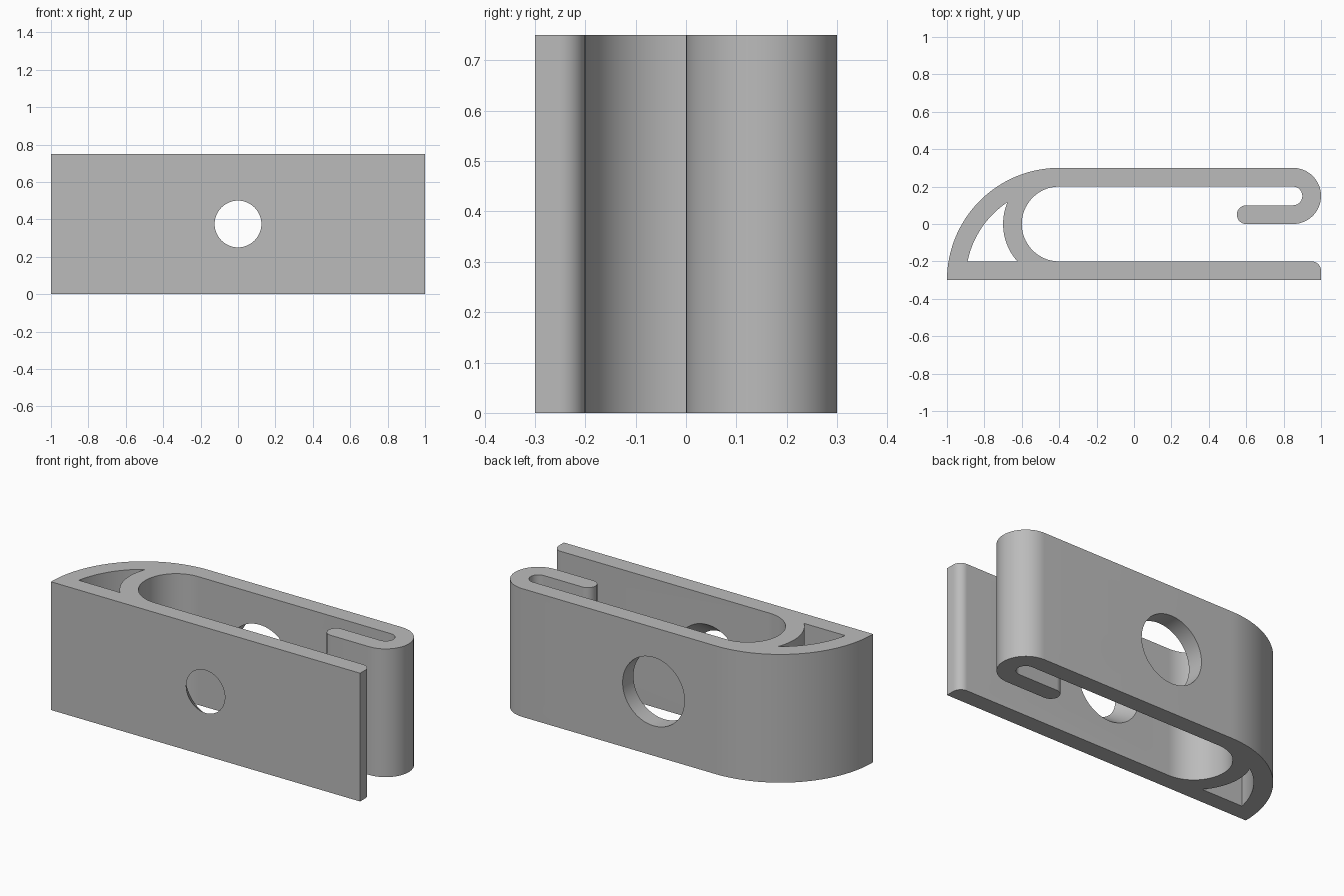
import bpy
import bmesh
from math import radians, cos, sin, atan2, degrees, pi

cube = bpy.data.objects.get("Cube")
if cube:
    bpy.data.objects.remove(cube, do_unlink=True)

HEIGHT = 0.75

grey = bpy.data.materials.new("plain grey")
grey.use_nodes = True
colour = (0.5, 0.5, 0.5, 1)
grey.diffuse_color = colour
grey.node_tree.nodes["Principled BSDF"].inputs["Base Color"].default_value = colour


def arc(cx, cy, r, start, end, steps):
    """Points along an arc, angles in degrees."""
    angles = [radians(start + (end - start) * i / steps) for i in range(steps + 1)]
    return [(cx + r * cos(a), cy + r * sin(a)) for a in angles]


def finish(bm, name):
    bmesh.ops.recalc_face_normals(bm, faces=bm.faces[:])
    mesh = bpy.data.meshes.new(name)
    bm.to_mesh(mesh)
    bm.free()
    mesh.materials.append(grey)
    obj = bpy.data.objects.new(name, mesh)
    bpy.context.collection.objects.link(obj)
    return obj


def prism(name, outline, low, high):
    """Extrude a plan outline between two heights."""
    bm = bmesh.new()
    face = bm.faces.new([bm.verts.new((x, y, low)) for x, y in outline])
    grown = bmesh.ops.extrude_face_region(bm, geom=[face])["geom"]
    verts = [v for v in grown if isinstance(v, bmesh.types.BMVert)]
    bmesh.ops.translate(bm, verts=verts, vec=(0, 0, high - low))
    return finish(bm, name)


def bore(name, r_front, r_back, y_front, y_back):
    """Round cutter along y, centred on the plate height."""
    bm = bmesh.new()
    rings = []
    for r, y in ((r_front, y_front), (r_back, y_back)):
        rings.append([bm.verts.new((x, y, z)) for x, z in arc(0, HEIGHT / 2, r, 0, 360, 64)[:-1]])
        bm.faces.new(rings[-1])
    a, b = rings
    for i in range(len(a)):
        j = (i + 1) % len(a)
        bm.faces.new((a[i], a[j], b[j], b[i]))
    return finish(bm, name)


# Clip body: flat plate, inner bend, spring arm, hooked lip, outer bend
outline = [(-1, -0.3), (1, -0.3)]
outline += arc(0.95, -0.25, 0.05, 0, 90, 10)
outline += arc(-0.4, 0, 0.2, 270, 90, 40)
outline += arc(0.85, 0.15, 0.05, 90, -90, 20)
outline += arc(0.6, 0.05, 0.05, 90, 270, 20)
outline += arc(0.85, 0.15, 0.15, -90, 90, 32)
outline += arc(-0.4, -0.3, 0.6, 90, 180, 40)[:-1]
body = prism("clip_body", outline, 0, HEIGHT)

# Curved three-sided pocket between the inner and outer bends
tip_x, tip_y = -0.276, 0.117
tip_in = degrees(atan2(tip_y, tip_x))
tip_out = degrees(atan2(tip_y + 0.3, tip_x))
base_in = 180 + degrees(atan2(0.2, 0.05 ** 0.5))
base_out = degrees(pi - atan2(0.1, 0.24 ** 0.5))
pocket = arc(-0.4, 0, 0.3, base_in, tip_in, 20)
pocket += arc(-0.4, -0.3, 0.5, tip_out, base_out, 24)[1:]

cutters = [
    prism("pocket_cutter", pocket, -0.1, HEIGHT + 0.1),
    # Countersunk screw hole in the plate, extended past both faces
    bore("screw_hole_cutter", 0.11, 0.215, -0.32, -0.18),
    # Access hole in the spring arm
    bore("access_hole_cutter", 0.2, 0.2, 0.15, 0.35),
]

bpy.ops.object.select_all(action="DESELECT")
body.select_set(True)
bpy.context.view_layer.objects.active = body
for cutter in cutters:
    mod = body.modifiers.new(cutter.name, "BOOLEAN")
    mod.operation = "DIFFERENCE"
    mod.solver = "EXACT"
    mod.object = cutter
    bpy.ops.object.modifier_apply(modifier=mod.name)
    bpy.data.objects.remove(cutter, do_unlink=True)

bpy.ops.object.shade_smooth_by_angle(angle=radians(30))
